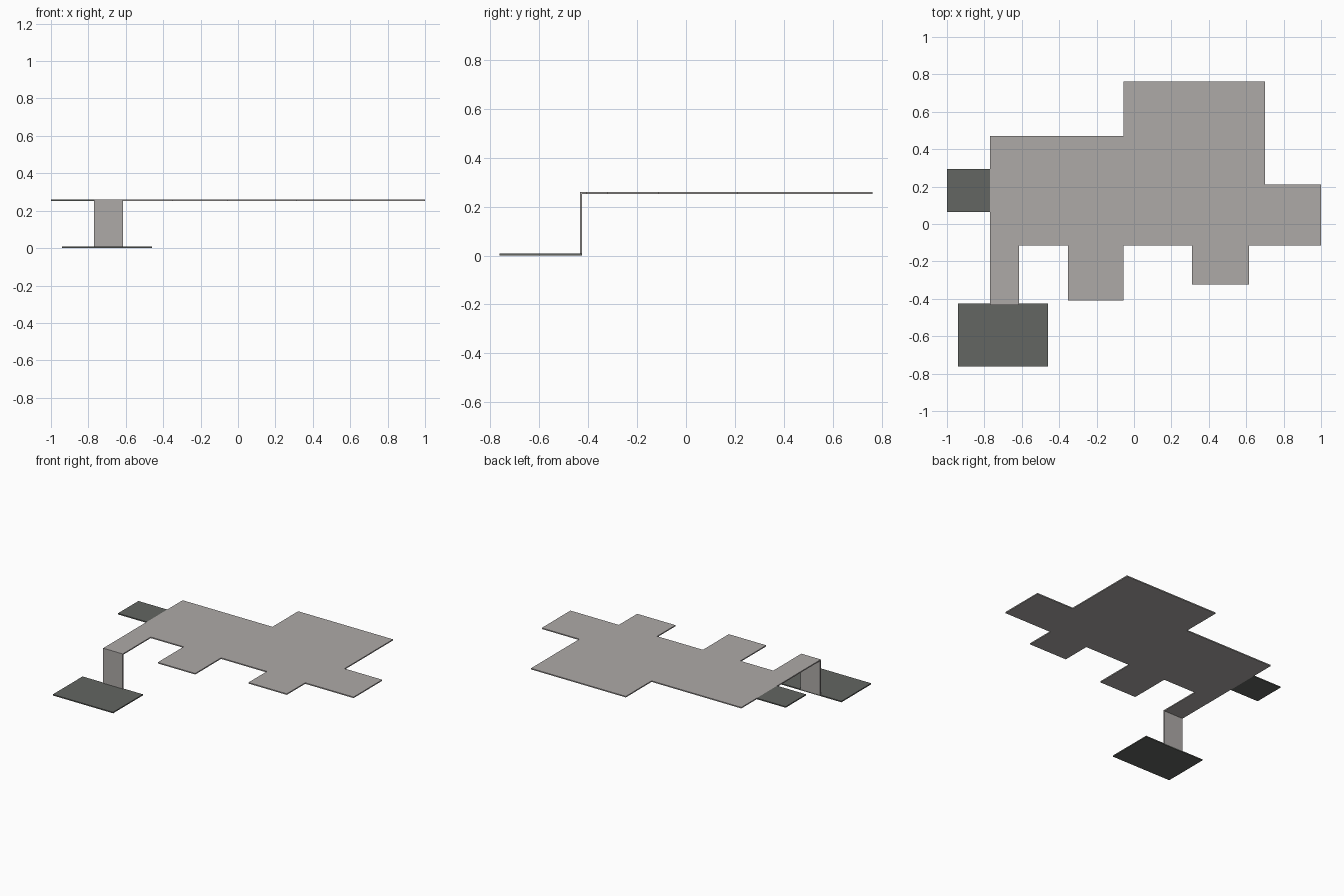
import bpy, bmesh

if "Cube" in bpy.data.objects:
    bpy.data.objects.remove(bpy.data.objects["Cube"])

T = 0.008      # sheet thickness
TOP = 0.26     # height of the raised sheet


def material(name, color):
    m = bpy.data.materials.new(name)
    m.diffuse_color = (*color, 1)
    m.use_nodes = True
    m.node_tree.nodes["Principled BSDF"].inputs["Base Color"].default_value = m.diffuse_color
    return m


light = material("warm light grey", (0.42, 0.40, 0.39))
dark = material("dark grey", (0.125, 0.133, 0.122))


def prism(name, outline, z0, z1, mat):
    """Extrude a flat outline between two heights."""
    bm = bmesh.new()
    face = bm.faces.new([bm.verts.new((x, y, z0)) for x, y in outline])
    ext = bmesh.ops.extrude_face_region(bm, geom=[face])
    for v in ext["geom"]:
        if isinstance(v, bmesh.types.BMVert):
            v.co.z = z1
    bmesh.ops.recalc_face_normals(bm, faces=bm.faces)
    me = bpy.data.meshes.new(name)
    bm.to_mesh(me)
    bm.free()
    me.materials.append(mat)
    ob = bpy.data.objects.new(name, me)
    bpy.context.collection.objects.link(ob)
    return ob


def rect(x0, x1, y0, y1):
    return [(x0, y0), (x1, y0), (x1, y1), (x0, y1)]


# raised sheet with tabs and the arm reaching to the leg
outline = [(-0.77, 0.47), (-0.055, 0.47), (-0.055, 0.763), (0.70, 0.763),
           (0.70, 0.212), (1.0, 0.212), (1.0, -0.114), (0.615, -0.114),
           (0.615, -0.323), (0.31, -0.323), (0.31, -0.114), (-0.055, -0.114),
           (-0.055, -0.408), (-0.353, -0.408), (-0.353, -0.114),
           (-0.615, -0.114), (-0.615, -0.433), (-0.77, -0.433)]
prism("raised_sheet", outline, TOP - T, TOP, light)

# vertical strip down to the foot
prism("leg", rect(-0.77, -0.615, -0.433, -0.433 + T), T, TOP - T, light)

# dark foot plate and side tab
prism("foot_plate", rect(-0.94, -0.46, -0.763, -0.425), 0, T, dark)
prism("side_tab", rect(-1.0, -0.77, 0.063, 0.295), TOP - T, TOP, dark)
